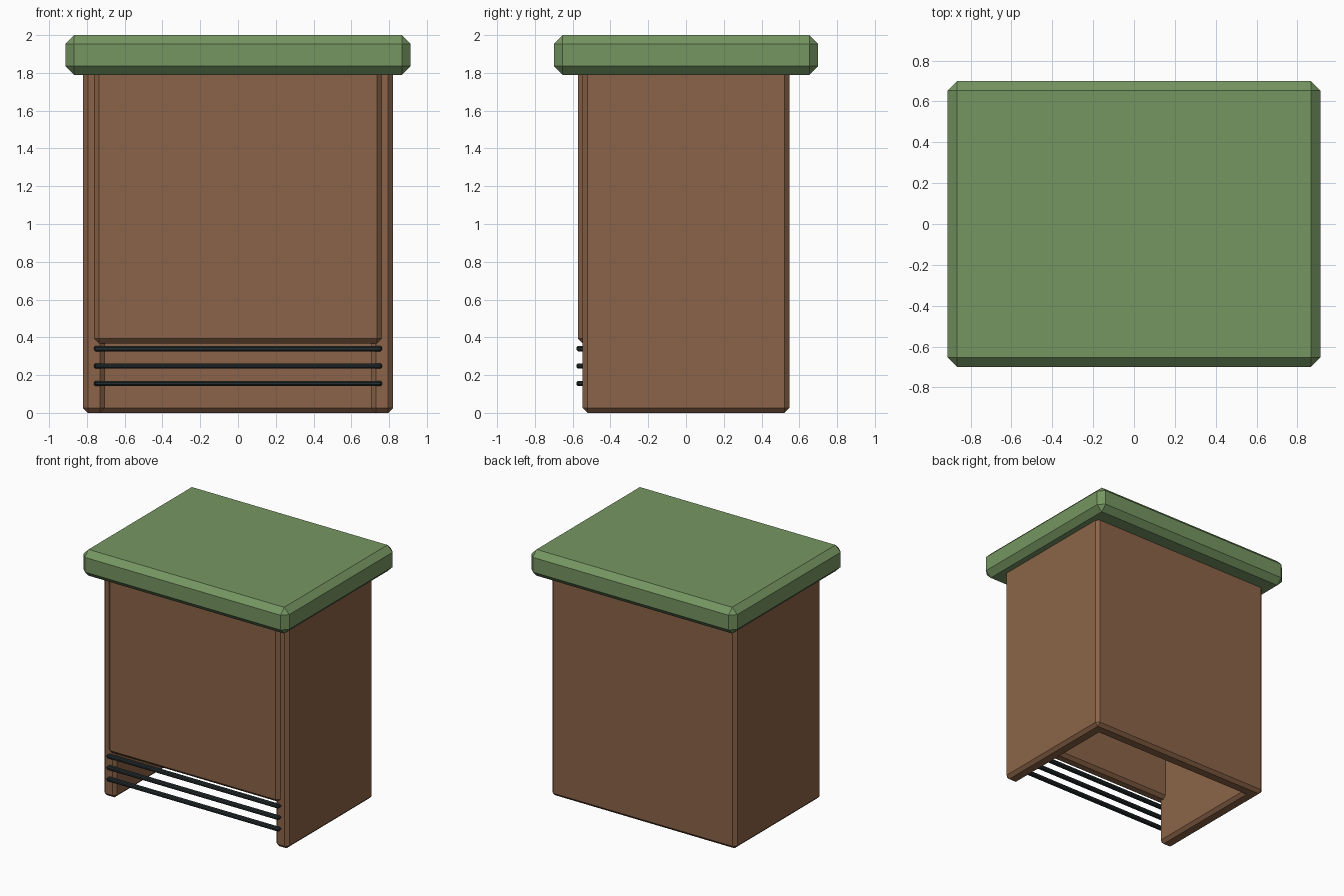
import bpy
import bmesh

default = bpy.data.objects.get("Cube")
if default:
    bpy.data.objects.remove(default, do_unlink=True)


def make_material(name, rgb):
    mat = bpy.data.materials.new(name)
    mat.use_nodes = True
    mat.diffuse_color = (*rgb, 1)
    mat.node_tree.nodes["Principled BSDF"].inputs["Base Color"].default_value = (*rgb, 1)
    return mat


wood = make_material("brown wood", (0.26, 0.127, 0.065))
roof_green = make_material("green roof", (0.18, 0.305, 0.122))
metal = make_material("dark metal", (0.018, 0.026, 0.028))


def chamfered_prism(name, outline, bottom, top, chamfer, material):
    """Extrude a plan outline upwards and chamfer its outward edges."""
    bm = bmesh.new()
    base = bm.faces.new([bm.verts.new((x, y, bottom)) for x, y in outline])
    raised = bmesh.ops.extrude_face_region(bm, geom=[base])["geom"]
    for item in raised:
        if isinstance(item, bmesh.types.BMVert):
            item.co.z = top
    bmesh.ops.recalc_face_normals(bm, faces=bm.faces)
    edges = [e for e in bm.edges if e.is_convex]
    bmesh.ops.bevel(bm, geom=edges, offset=chamfer, offset_type='OFFSET',
                    segments=1, profile=0.5, affect='EDGES')
    bmesh.ops.recalc_face_normals(bm, faces=bm.faces)
    mesh = bpy.data.meshes.new(name)
    bm.to_mesh(mesh)
    bm.free()
    mesh.materials.append(material)
    obj = bpy.data.objects.new(name, mesh)
    bpy.context.collection.objects.link(obj)
    return obj


def rectangle(half_width, front, back):
    return [(-half_width, front), (half_width, front),
            (half_width, back), (-half_width, back)]


# Side and back walls, a U in plan, open at the front and below
outer, inner, depth, wall = 0.82, 0.705, 0.547, 0.115
u_shape = [(-outer, -depth), (-inner, -depth), (-inner, depth - wall),
           (inner, depth - wall), (inner, -depth), (outer, -depth),
           (outer, depth), (-outer, depth)]
chamfered_prism("walls", u_shape, 0, 1.86, 0.025, wood)

# Front panel, stopping short of the ground
chamfered_prism("front_panel", rectangle(0.76, -0.573, -0.47), 0.368, 1.86, 0.025, wood)

# Overhanging roof slab
chamfered_prism("roof", rectangle(0.913, -0.70, 0.70), 1.79, 2.0, 0.046, roof_green)

# Horizontal bars across the lower opening
for i in range(3):
    z = 0.156 + i * 0.092
    chamfered_prism(f"bar_{i + 1}", rectangle(0.763, -0.58, -0.54),
                    z - 0.014, z + 0.014, 0.008, metal)
